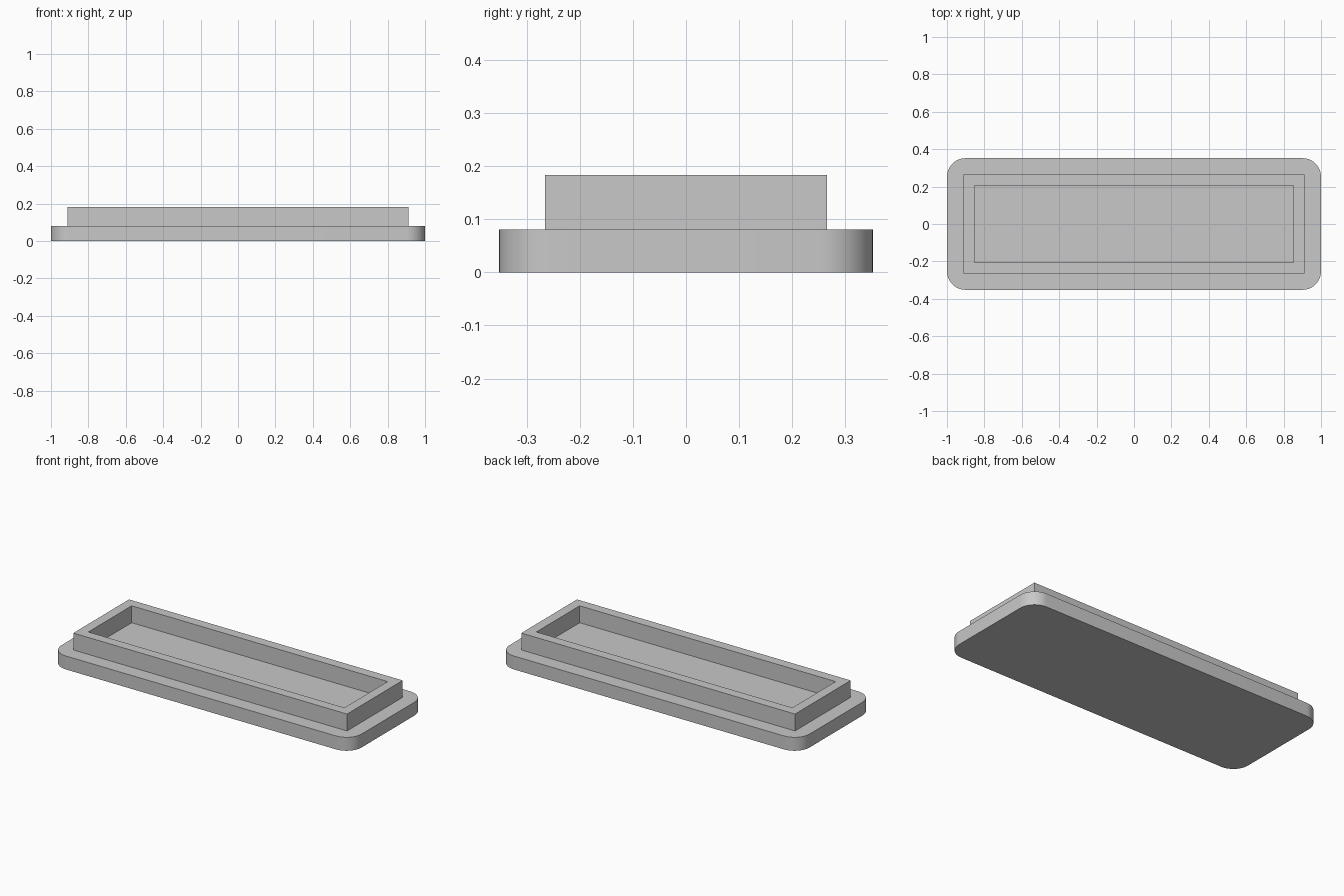
import bpy
import bmesh
from math import radians

if "Cube" in bpy.data.objects:
    bpy.data.objects.remove(bpy.data.objects["Cube"], do_unlink=True)

BASE_X, BASE_Y, BASE_TOP = 1.0, 0.352, 0.081
RIM_X, RIM_Y, RIM_TOP = 0.912, 0.265, 0.183
RIM_WALL = 0.059
CORNER_RADIUS = 0.1

grey = bpy.data.materials.new("plain grey")
grey.use_nodes = True
colour = (0.58, 0.58, 0.58, 1)
grey.diffuse_color = colour
grey.node_tree.nodes["Principled BSDF"].inputs["Base Color"].default_value = colour


def rectangle(bm, half_x, half_y, z):
    """Add one flat rectangular face."""
    corners = [(-1, -1), (1, -1), (1, 1), (-1, 1)]
    return bm.faces.new([bm.verts.new((sx * half_x, sy * half_y, z)) for sx, sy in corners])


def raise_faces(bm, faces, height):
    """Extrude the faces straight up into a closed solid."""
    result = bmesh.ops.extrude_face_region(bm, geom=faces, use_keep_orig=True)
    verts = [v for v in result["geom"] if isinstance(v, bmesh.types.BMVert)]
    bmesh.ops.translate(bm, verts=verts, vec=(0, 0, height))
    bmesh.ops.recalc_face_normals(bm, faces=bm.faces[:])


def finish(bm, name):
    mesh = bpy.data.meshes.new(name)
    bm.to_mesh(mesh)
    bm.free()
    mesh.materials.append(grey)
    obj = bpy.data.objects.new(name, mesh)
    bpy.context.collection.objects.link(obj)
    return obj


# Base plate with rounded upright corners
bm = bmesh.new()
raise_faces(bm, [rectangle(bm, BASE_X, BASE_Y, 0)], BASE_TOP)
uprights = [e for e in bm.edges if abs(e.verts[0].co.z - e.verts[1].co.z) > 0.01]
bmesh.ops.bevel(bm, geom=uprights, offset=CORNER_RADIUS, offset_type='OFFSET',
                segments=12, profile=0.5, affect='EDGES')
base = finish(bm, "base_plate")
bpy.ops.object.select_all(action='DESELECT')
base.select_set(True)
bpy.context.view_layer.objects.active = base
bpy.ops.object.shade_smooth_by_angle(angle=radians(30))

# Raised rectangular rim, open in the middle down to the plate
bm = bmesh.new()
opening = rectangle(bm, RIM_X, RIM_Y, BASE_TOP)
bm.normal_update()
bmesh.ops.inset_region(bm, faces=[opening], thickness=RIM_WALL,
                       use_boundary=True, use_even_offset=True)
bmesh.ops.delete(bm, geom=[opening], context='FACES_ONLY')
raise_faces(bm, bm.faces[:], RIM_TOP - BASE_TOP)
finish(bm, "raised_rim")
